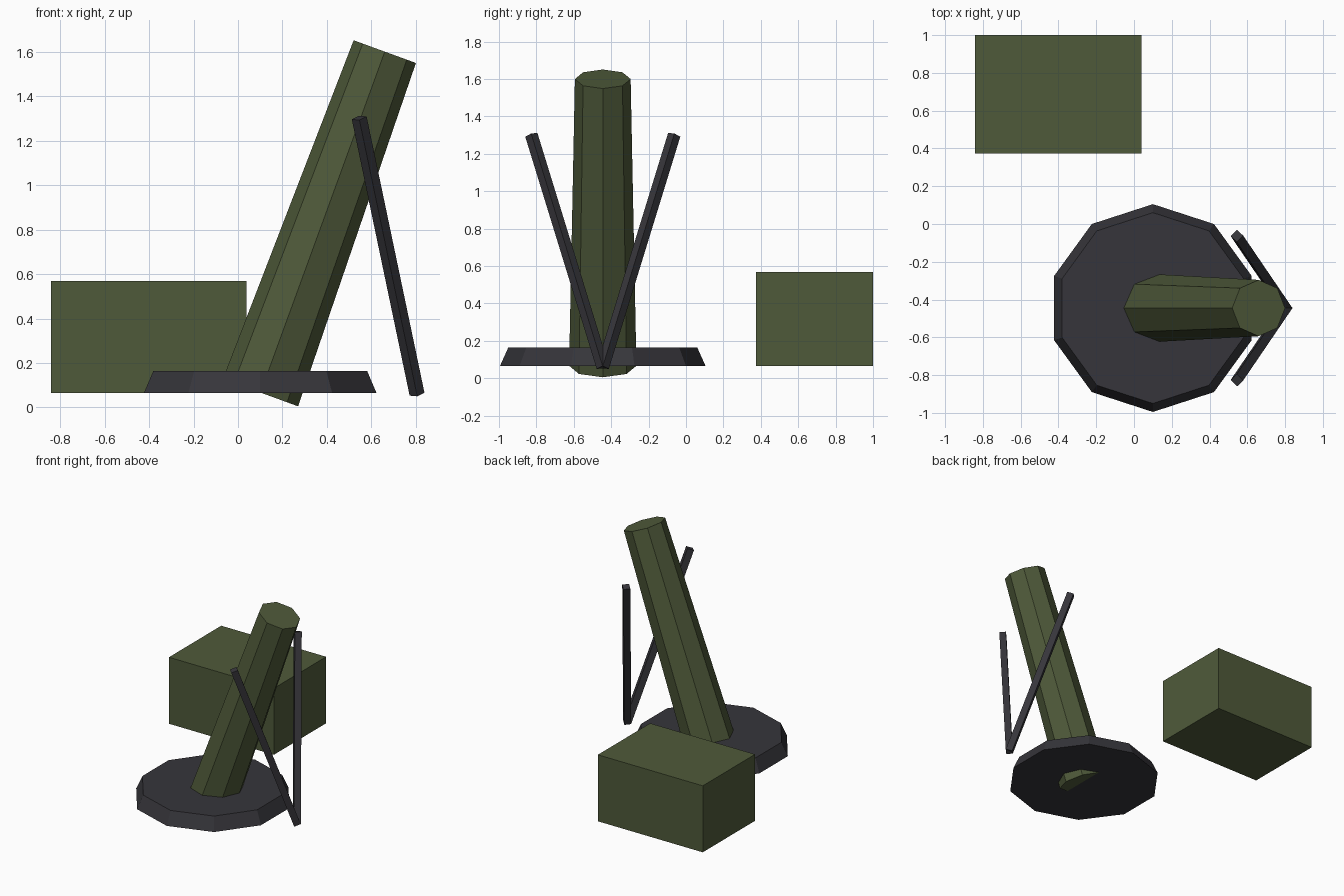
import bpy
from mathutils import Vector

cube = bpy.data.objects.get("Cube")
if cube:
    bpy.data.objects.remove(cube, do_unlink=True)


def material(name, color):
    mat = bpy.data.materials.new(name)
    mat.use_nodes = True
    mat.diffuse_color = (*color, 1)
    mat.node_tree.nodes["Principled BSDF"].inputs["Base Color"].default_value = (*color, 1)
    return mat


def finish(name, mat):
    obj = bpy.context.object
    obj.name = obj.data.name = name
    obj.data.materials.append(mat)
    return obj


def tapered_rod(name, start, end, r_start, r_end, sides, turn, mat):
    """Flat-sided rod between two points, with one corner turned towards x or y."""
    start, end = Vector(start), Vector(end)
    axis = end - start
    bpy.ops.mesh.primitive_cone_add(vertices=sides, radius1=r_start, radius2=r_end,
                                    depth=axis.length, location=(start + end) / 2)
    obj = finish(name, mat)
    obj.rotation_mode = "QUATERNION"
    obj.rotation_quaternion = Vector((0, 0, 1)).rotation_difference(axis)
    return obj


olive = material("olive green", (0.078, 0.102, 0.042))
charcoal = material("charcoal", (0.037, 0.036, 0.043))
MID_Y = -0.445

# Ten-sided base plate with sloping rim
tapered_rod("base_plate", (0.1, MID_Y, 0.065), (0.1, MID_Y, 0.165), 0.55, 0.505, 10, 0, charcoal)

# Tilted eight-sided barrel standing through the plate
tapered_rod("barrel", (0.101, MID_Y, 0.067), (0.66, MID_Y, 1.60), 0.18, 0.149, 8, 0, olive)

# Two support legs spreading upwards from one foot
for side, label in ((-1, "right"), (1, "left")):
    tapered_rod("support_leg_" + label, (0.805, MID_Y, 0.06),
                (0.545, MID_Y + side * 0.382, 1.302), 0.034, 0.034, 4, 0, charcoal)

# Storage crate behind
bpy.ops.mesh.primitive_cube_add(size=1, location=(-0.401, 0.687, 0.317))
crate = finish("crate", olive)
crate.scale = (0.88, 0.626, 0.504)
